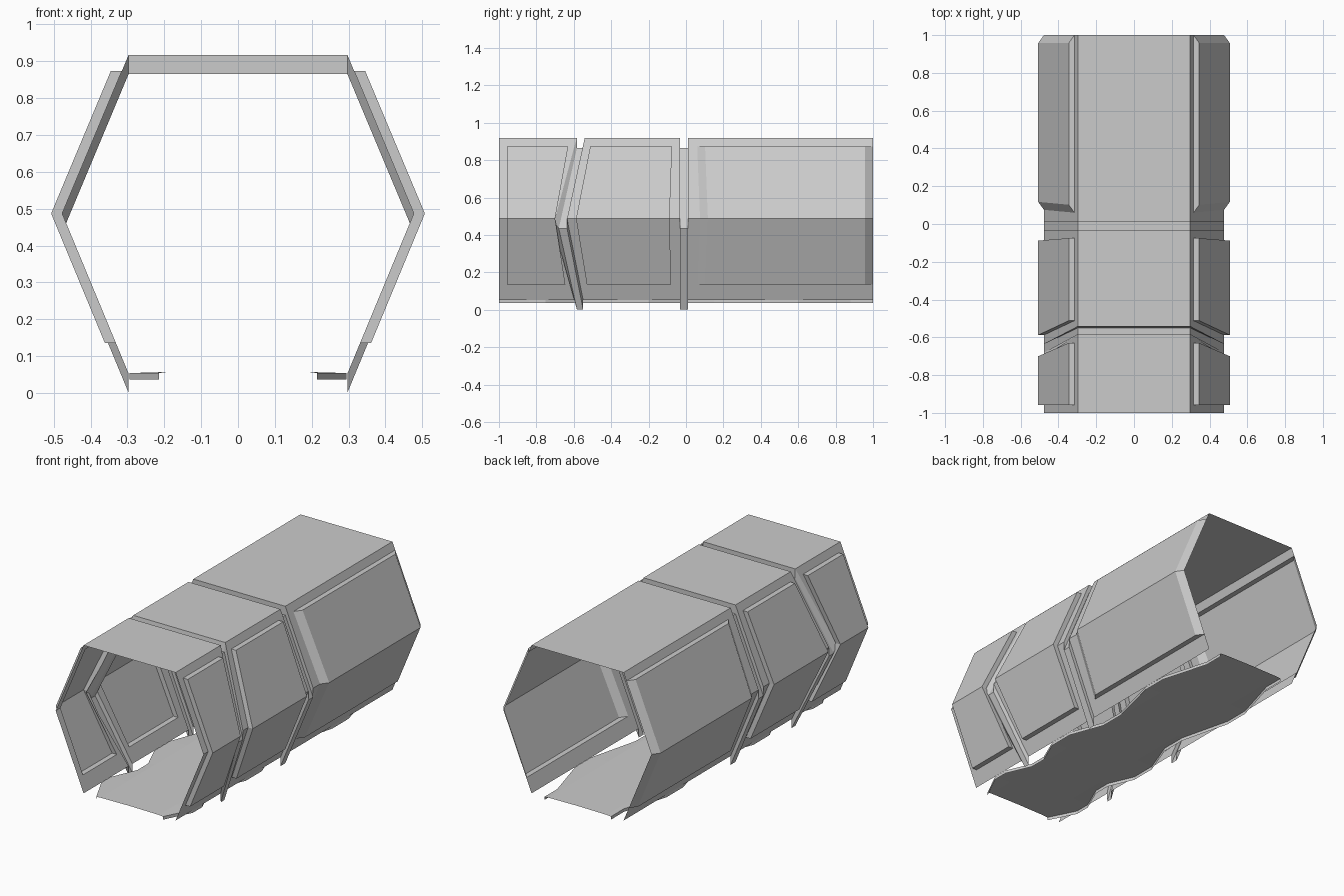
import bpy, bmesh

if "Cube" in bpy.data.objects:
    bpy.data.objects.remove(bpy.data.objects["Cube"])

# Half cross-section of the hexagonal tunnel (x, z)
TOP, MID, BOT = (0.297, 0.917), (0.477, 0.487), (0.297, 0.053)
DROP = 0.052     # grooves are the same hexagon set lower
RAISE = 0.03     # panels stand out sideways


def side_x(z):
    a, b = (TOP, MID) if z > MID[1] else (MID, BOT)
    t = (z - a[1]) / (b[1] - a[1])
    return a[0] + t * (b[0] - a[0])


def make_half(name, quads):
    """Object from the right half's quads, mirrored over x = 0."""
    bm = bmesh.new()
    for q in quads:
        bm.faces.new([bm.verts.new(p) for p in q])
    bmesh.ops.remove_doubles(bm, verts=bm.verts, dist=0.0002)
    bmesh.ops.dissolve_degenerate(bm, edges=bm.edges, dist=0.0002)
    bmesh.ops.recalc_face_normals(bm, faces=bm.faces)
    mesh = bpy.data.meshes.new(name)
    bm.to_mesh(mesh)
    bm.free()
    ob = bpy.data.objects.new(name, mesh)
    bpy.context.collection.objects.link(ob)
    m = ob.modifiers.new("mirror", 'MIRROR')
    m.use_clip = True
    return ob


def strip(a, b):
    return [(a[i], a[i + 1], b[i + 1], b[i]) for i in range(len(a) - 1)]


def rim(ys, drop=0.0):
    """Half hexagon edge with its own y at top, middle and bottom."""
    pts = [(0, ys[0], TOP[1] - drop)]
    return pts + [(p[0], y, p[1] - drop) for p, y in zip((TOP, MID, BOT), ys)]


def section(name, start, end, p0, p1, inset=0.0):
    """Tunnel length: roof, side frame and an outward pushed panel."""
    zs = (TOP[1], 0.873, MID[1], 0.135, BOT[1])

    def along(ys, z):
        a, b, za, zb = (ys[0], ys[1], TOP[1], MID[1]) if z > MID[1] else (ys[1], ys[2], MID[1], BOT[1])
        return a + (b - a) * (z - za) / (zb - za)
    pick = (0, 0, 1, 2, 2)
    rows = []
    for z, k in zip(zs, pick):
        ys = (along(start, z), p0[k], p1[k], along(end, z))
        rows.append([(side_x(z), y, z) for y in ys])
    quads = [((0, start[0], TOP[1]), rows[0][0], rows[0][3], (0, end[0], TOP[1]))]
    # frame around the panel opening
    for r in range(4):
        for c in range(3):
            if c == 1 and r in (1, 2):
                continue
            quads.append((rows[r][c], rows[r][c + 1], rows[r + 1][c + 1], rows[r + 1][c]))
    # raised panel and its walls
    base = [[rows[r][1], rows[r][2]] for r in (1, 2, 3)]
    out = [[(x + RAISE, y + s * inset, z) for (x, y, z), s in zip(row, (1, -1))] for row in base]
    for r in range(2):
        quads.append((out[r][0], out[r][1], out[r + 1][1], out[r + 1][0]))
    loop = [(0, 0), (0, 1), (1, 1), (2, 1), (2, 0), (1, 0), (0, 0)]
    quads += strip([base[r][c] for r, c in loop], [out[r][c] for r, c in loop])
    # drop cells of zero width
    quads = [q for q in quads if len({tuple(round(v, 4) for v in p) for p in q}) > 2]
    return make_half(name, quads)


def groove(name, front, floor_a, floor_b, back):
    rims = [rim(front), rim(floor_a, DROP), rim(floor_b, DROP), rim(back)]
    return make_half(name, [q for a, b in zip(rims, rims[1:]) for q in strip(a, b)])


# Edges of the three lengths (y at top, middle, bottom)
E1, S2 = (-0.583, -0.72, -0.585), (-0.542, -0.636, -0.55)
E2, S3 = (-0.032, -0.032, -0.032), (0.012, 0.012, 0.012)

section("front_section", (-1, -1, -1), E1,
        (-0.957, -0.957, -0.957), (-0.63, -0.70, -0.645))
section("middle_section", S2, E2,
        (-0.512, -0.588, -0.53), (-0.075, -0.088, -0.08))
section("rear_section", S3, (1, 1, 1),
        (0.06, 0.075, 0.06), (1, 1, 1), inset=0.042)

groove("chevron_groove", E1, (-0.583, -0.68, -0.583), (-0.55, -0.636, -0.55), S2)
groove("straight_groove", E2, E2, S3, S3)

# Floor sheet with wavy edges and a short skirt
edge = [(-1, .215), (-.84, .295), (-.75, .295), (-.6, .23), (-.5, .23), (-.35, .295),
        (-.2, .295), (0, .22), (.15, .22), (.45, .295), (.6, .295), (.88, .215), (1, .215)]
centre = [(0, y, 0.059) for y, x in edge]
inner = [(0.19, y, 0.057) for y, x in edge]
outer = [(x, y, 0.054) for y, x in edge]
skirt = [(x, y, 0.036) for y, x in edge]
make_half("floor", strip(centre, inner) + strip(inner, outer) + strip(outer, skirt))
